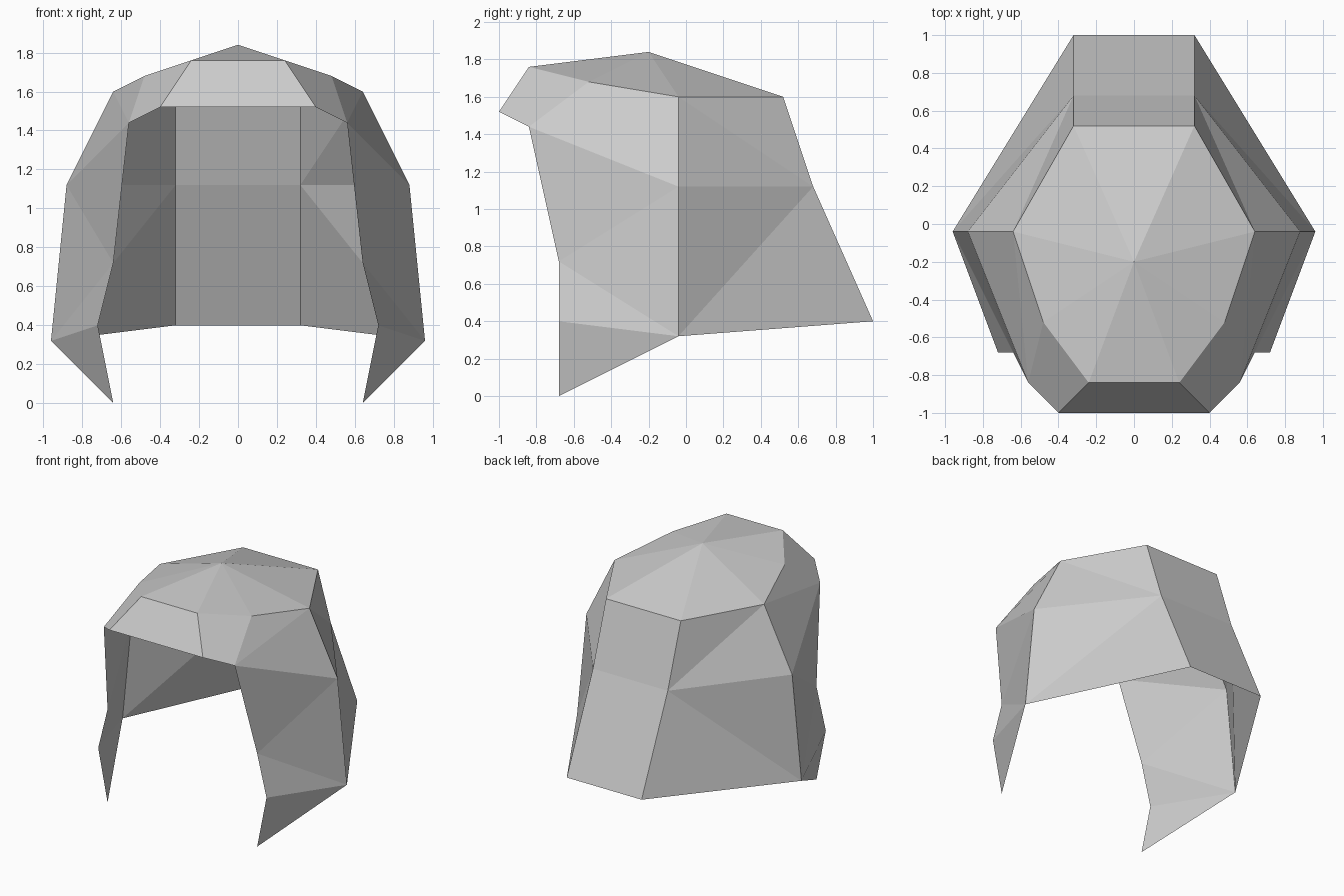
import bpy
import bmesh
from mathutils import Vector

cube = bpy.data.objects.get("Cube")
if cube:
    bpy.data.objects.remove(cube, do_unlink=True)

grey = bpy.data.materials.new("helmet grey")
grey.use_nodes = True
grey.diffuse_color = (0.6, 0.6, 0.6, 1)
grey.node_tree.nodes["Principled BSDF"].inputs["Base Color"].default_value = (0.6, 0.6, 0.6, 1)

# Corner points of the left half; a lowercase letter means the mirrored point
POINTS = {
    "A": (0, -0.2, 1.84),        # peak
    "F": (0.24, -0.84, 1.76),    # crown rim, front to back
    "G": (0.48, -0.52, 1.68),
    "H": (0.64, -0.04, 1.6),
    "I": (0.32, 0.52, 1.6),
    "J": (0.4, -1.0, 1.52),      # brow edge
    "K": (0.56, -0.84, 1.44),
    "L": (0.88, -0.04, 1.12),    # middle ring
    "M": (0.32, 0.68, 1.12),
    "N": (0.96, -0.04, 0.32),    # lower edge
    "O": (0.32, 1.0, 0.4),
    "P": (0.64, -0.68, 0.72),    # cheek edge down to the tip
    "Q": (0.72, -0.68, 0.4),
    "R": (0.64, -0.68, 0.0),
}
CENTRE = Vector((0, -0.1, 0.9))


def point(key):
    x, y, z = POINTS[key.upper()]
    return Vector((-x if key.islower() else x, y, z))


def mirrored(faces):
    return " ".join(f if f == "A" else f.swapcase() for f in faces.split()).replace("a", "A")


def panel(name, faces):
    """Make one sheet from faces spelled as point letters, facing outward."""
    bm = bmesh.new()
    verts = {}
    for face in faces.split():
        corners = []
        for key in face:
            if key not in verts:
                verts[key] = bm.verts.new(point(key))
            corners.append(verts[key])
        made = bm.faces.new(corners)
        made.normal_update()
        if made.normal.dot(made.calc_center_median() - CENTRE) < 0:
            made.normal_flip()
    mesh = bpy.data.meshes.new(name)
    bm.to_mesh(mesh)
    bm.free()
    mesh.materials.append(grey)
    obj = bpy.data.objects.new(name, mesh)
    bpy.context.collection.objects.link(obj)


# Faceted crown, a fan around the peak
half_crown = "AFG AGH AHI"
panel("crown", half_crown + " " + mirrored(half_crown) + " AFf AIi")

# Sloping brow at the front
panel("brow", "FJjf FJKG fjkg")

# Cheek guards and the sides that wrap to the back
CHEEK = "GKH KLH KLP PLN PNQ QNR"
SIDE = "HIM HML LMN MON"
for side, flip in (("left", False), ("right", True)):
    panel(side + "_cheek_guard", mirrored(CHEEK) if flip else CHEEK)
    panel(side + "_rear_side", mirrored(SIDE) if flip else SIDE)

# Back panel and flared neck guard
panel("back_panel", "IMmi")
panel("neck_guard", "MOom")
